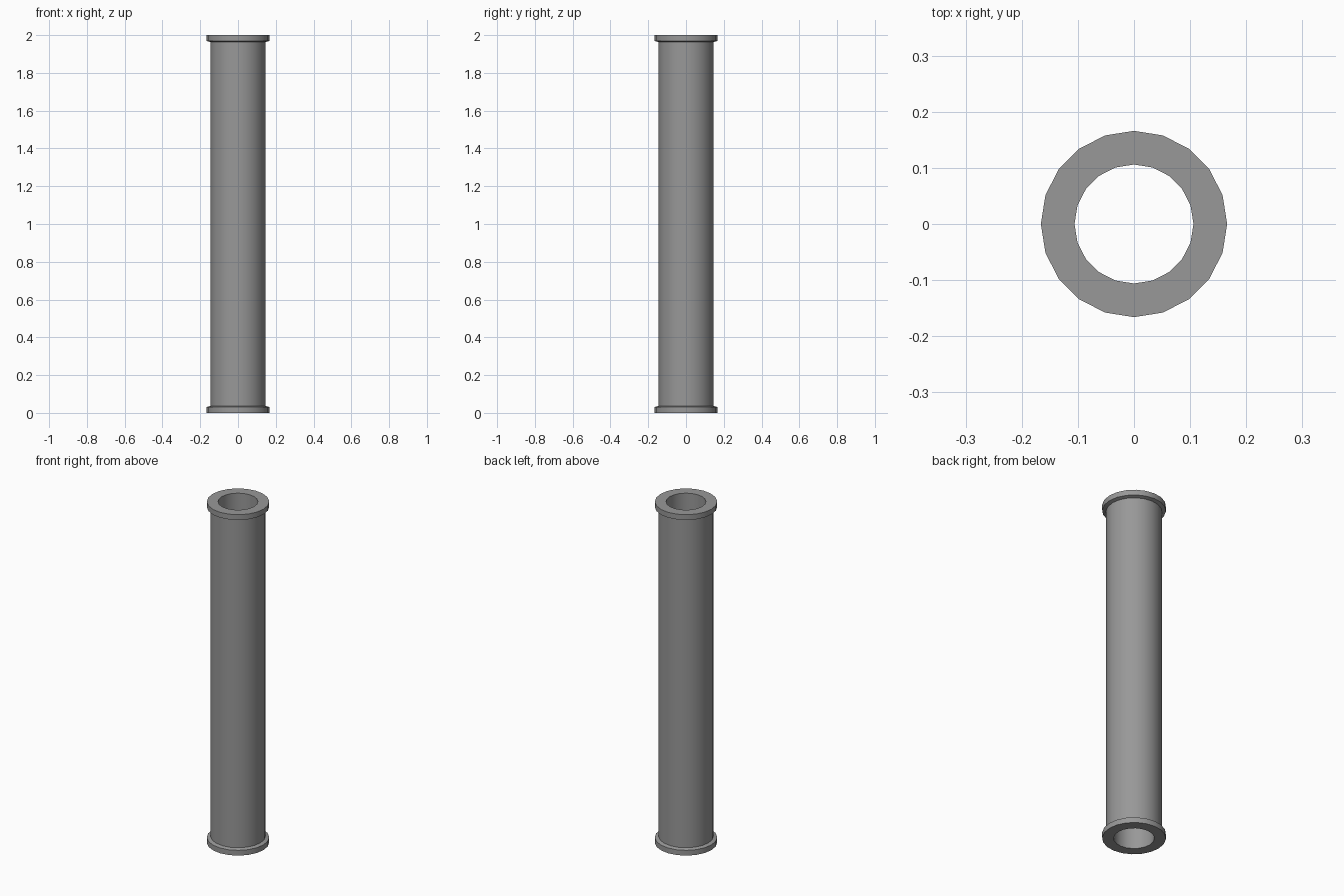
import bpy, bmesh
from math import cos, sin, tau, radians

if "Cube" in bpy.data.objects:
    bpy.data.objects.remove(bpy.data.objects["Cube"])

SIDES = 20
R_OUT, R_TUBE, R_BORE = 0.166, 0.146, 0.106
LENGTH, RIM, SLOPE = 2.0, 0.037, 0.006

# Dark grey metal
metal = bpy.data.materials.new("dark_grey")
metal.diffuse_color = (0.315, 0.315, 0.315, 1)
metal.use_nodes = True
metal.node_tree.nodes["Principled BSDF"].inputs["Base Color"].default_value = metal.diffuse_color


def lathe(name, profile):
    """Spin a closed (radius, z) profile around the z axis."""
    bm = bmesh.new()
    rings = [[bm.verts.new((r * cos(tau * i / SIDES), r * sin(tau * i / SIDES), z))
              for i in range(SIDES)] for r, z in profile]
    for k, a in enumerate(rings):
        b = rings[(k + 1) % len(rings)]
        for i in range(SIDES):
            j = (i + 1) % SIDES
            bm.faces.new((a[i], a[j], b[j], b[i]))
    bmesh.ops.recalc_face_normals(bm, faces=bm.faces)
    mesh = bpy.data.meshes.new(name)
    bm.to_mesh(mesh)
    bm.free()
    mesh.materials.append(metal)
    obj = bpy.data.objects.new(name, mesh)
    bpy.context.collection.objects.link(obj)
    bpy.ops.object.select_all(action='DESELECT')
    obj.select_set(True)
    bpy.context.view_layer.objects.active = obj
    bpy.ops.object.shade_smooth_by_angle(angle=radians(30))
    return obj


# Lower half of the pipe wall: bore edge, flange rim, sloped shoulder, tube
lower = [(R_BORE, 0), (R_OUT, 0), (R_OUT, RIM - SLOPE), (R_TUBE, RIM)]
# Upper half mirrors the lower one
upper = [(r, LENGTH - z) for r, z in reversed(lower)]
lathe("flanged_pipe", lower + upper)
